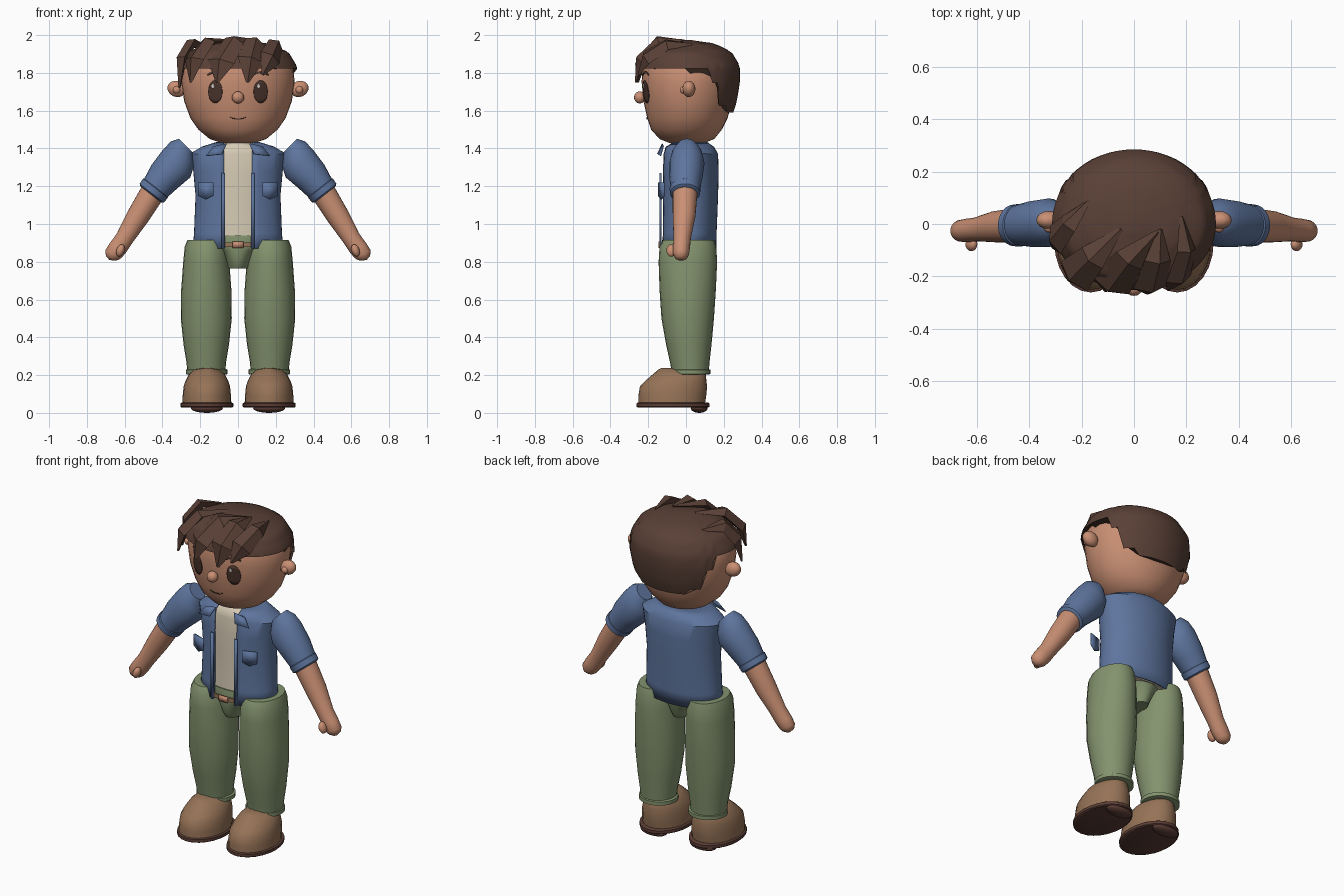
import bpy, bmesh, math
from mathutils import Vector

cube = bpy.data.objects.get("Cube")
if cube:
    bpy.data.objects.remove(cube)


def material(name, rgb):
    """Flat colour given as display values, stored as linear."""
    lin = [((c / 255 + 0.055) / 1.055) ** 2.4 for c in rgb] + [1]
    m = bpy.data.materials.new(name)
    m.use_nodes = True
    m.diffuse_color = lin
    m.node_tree.nodes["Principled BSDF"].inputs["Base Color"].default_value = lin
    return m


SKIN = material("skin", (201, 143, 115))
DENIM = material("blue denim", (94, 117, 158))
GREEN = material("olive trousers", (131, 147, 110))
CREAM = material("cream shirt", (214, 202, 180))
HAIR = material("dark brown hair", (89, 64, 54))
LEATHER = material("brown leather", (150, 115, 87))
SOLE = material("dark sole", (92, 62, 54))
EYE = material("eye brown", (74, 52, 44))
WHITE = material("eye glint", (225, 220, 215))
SIDES = (("left", 1), ("right", -1))


def finish(name, bm, mat, thickness=0, angle=40):
    bmesh.ops.recalc_face_normals(bm, faces=bm.faces)
    mesh = bpy.data.meshes.new(name)
    bm.to_mesh(mesh)
    bm.free()
    mesh.materials.append(mat)
    ob = bpy.data.objects.new(name, mesh)
    bpy.context.collection.objects.link(ob)
    bpy.ops.object.select_all(action='DESELECT')
    ob.select_set(True)
    bpy.context.view_layer.objects.active = ob
    bpy.ops.object.shade_smooth_by_angle(angle=math.radians(angle))
    if thickness:
        mod = ob.modifiers.new("thickness", 'SOLIDIFY')
        mod.thickness = thickness
        mod.offset = 0
    return ob


def skin_rings(name, rings, mat, closed=True, caps=True, **kw):
    """Join rows of points into a surface."""
    bm = bmesh.new()
    rows = [[bm.verts.new(p) for p in ring] for ring in rings]
    n = len(rows[0])
    for a, b in zip(rows, rows[1:]):
        for i in range(n if closed else n - 1):
            j = (i + 1) % n
            bm.faces.new((a[i], a[j], b[j], b[i]))
    if caps and closed:
        bm.faces.new(rows[0])
        bm.faces.new(rows[-1])
    return finish(name, bm, mat, **kw)


def loft(name, rings, mat, s=1, n=24, **kw):
    """Tube of ellipses: x, y, z, radius across, radius in y, tilt in degrees."""
    pts = []
    for x, y, z, ru, rv, tilt in rings:
        c, t = math.cos(math.radians(tilt)), math.sin(math.radians(tilt))
        pts.append([(s * (x + ru * math.cos(k) * c), y + rv * math.sin(k), z + ru * math.cos(k) * t)
                    for k in (i * math.tau / n for i in range(n))])
    return skin_rings(name, pts, mat, **kw)


def upright(name, x, rows, mat, s=1, **kw):
    """Vertical loft from rows of z, half width, front y, back y."""
    return loft(name, [(x, (f + b) / 2, z, w, (b - f) / 2, 0) for z, w, f, b in rows], mat, s, **kw)


def ball(name, loc, size, mat, turn=0):
    bm = bmesh.new()
    bmesh.ops.create_uvsphere(bm, u_segments=16, v_segments=10, radius=1)
    ob = finish(name, bm, mat)
    ob.location, ob.scale, ob.rotation_euler = loc, size, (0, turn, 0)
    return ob


def plate(name, corners, mat, thickness=0.006):
    bm = bmesh.new()
    bm.faces.new([bm.verts.new(p) for p in corners])
    return finish(name, bm, mat, thickness)


# Head
HEAD = [(1.43, .09, -.09, .10), (1.45, .15, -.14, .15), (1.50, .21, -.185, .19), (1.56, .252, -.205, .22),
        (1.65, .285, -.225, .245), (1.75, .30, -.235, .26), (1.83, .292, -.23, .26),
        (1.90, .25, -.20, .22), (1.94, .16, -.13, .14), (1.955, .03, -.03, .03)]
upright("head", 0, HEAD, SKIN, n=40, angle=60)
upright("neck", 0, [(1.36, .08, -.07, .08), (1.45, .08, -.07, .08)], SKIN)


def head_at(z):
    for a, b in zip(HEAD, HEAD[1:]):
        if z <= b[0]:
            t = max(0, (z - a[0]) / (b[0] - a[0]))
            return [p + (q - p) * t for p, q in zip(a, b)]
    return HEAD[-1]


def face_point(x, z, lift):
    _, w, f, b = head_at(z)
    return (x, (f + b) / 2 - (b - f) / 2 * math.sqrt(max(0, 1 - (x / w) ** 2)) - lift, z)


def face_patch(name, columns, mat, lift=0.005):
    """Thin patch on the face from columns of x, top z, bottom z."""
    rows = [[face_point(x, hi + (lo - hi) * k / 6, lift) for x, hi, lo in columns] for k in range(7)]
    return skin_rings(name, rows, mat, closed=False, thickness=0.004)


def oval(x, z, rx, rz):
    angles = [math.pi * (0.02 + 0.96 * i / 14) for i in range(15)]
    return [(x - rx * math.cos(a), z + rz * math.sin(a), z - rz * math.sin(a)) for a in angles]


# Face details
for side, s in SIDES:
    face_patch(side + "_eye", oval(s * .12, 1.70, .037, .06), EYE)
    face_patch(side + "_eye_glint", oval(s * .12 - .012, 1.73, .007, .012), WHITE, .009)
    face_patch(side + "_eyebrow", [(s * (.08 + .02 * i), 1.81 - .004 * (i - 2) ** 2, 1.798 - .003 * (i - 2) ** 2)
                                   for i in range(5)], HAIR)
    ball(side + "_ear", (s * .325, .015, 1.715), (.05, .035, .042), SKIN, s * -.4)
    ball(side + "_ear_lobe", (s * .325, -.015, 1.71), (.02, .018, .02), SKIN)
face_patch("mouth", [(x * .007, 1.558 + x * x * .00025, 1.553 + x * x * .0003) for x in range(-6, 7)], EYE, .004)
ball("nose", (0, -.245, 1.67), (.032, .03, .032), SKIN)


# Hair cap, long at the back
def hairline(deg):
    return 1.825 if deg < 120 else 1.75 if deg < 132 else 1.63 if deg < 150 else 1.595


CAP_N, cap = 60, []
for k in range(15):
    ring = []
    for i in range(CAP_N):
        a = math.tau * i / CAP_N
        low = hairline(abs((math.degrees(a) + 180) % 360 - 180))
        t = k / 14
        z = low + (1.955 - low) * (1 - (1 - t) ** 1.7)
        _, w, f, b = head_at(z)
        y = -math.cos(a) * (-f if math.cos(a) > 0 else b)
        grow = 1.055
        ring.append((math.sin(a) * w * grow, y * (grow + .02), z + .012 * t))
    cap.append(ring)
skin_rings("hair_cap", cap, HAIR, thickness=0.012, angle=50)


# Pointed locks swept forward over the brow
def lock(name, path, width):
    path = [Vector(p) for p in path]
    rings = []
    for i, p in enumerate(path):
        along = path[min(i + 1, len(path) - 1)] - path[max(i - 1, 0)]
        out = (p - Vector((0, 0, 1.72))).normalized()
        across = along.cross(out).normalized()
        w = width * (.12, .75, 1, .12)[i]
        h = .028 * (.3, 1, 1, .2)[i]
        rings.append([p + across * w, p + out * h, p - across * w, p - out * h])
    skin_rings(name, rings, HAIR, angle=20)


LOCKS = [
    (((-.17, .09, 1.94), (-.25, .0, 1.955), (-.30, -.06, 1.87), (-.31, -.09, 1.72)), .06),
    (((-.05, -.02, 1.97), (-.16, -.13, 1.965), (-.23, -.20, 1.87), (-.25, -.215, 1.75)), .075),
    (((.09, -.03, 1.97), (-.02, -.14, 1.97), (-.09, -.235, 1.86), (-.11, -.255, 1.75)), .08),
    (((.10, -.02, 1.97), (.09, -.14, 1.965), (.065, -.24, 1.87), (.05, -.265, 1.75)), .07),
    (((.18, .03, 1.95), (.20, -.10, 1.95), (.17, -.21, 1.88), (.13, -.25, 1.79)), .06)]
for i, (path, width) in enumerate(LOCKS):
    lock("hair_lock_%d" % (i + 1), path, width)

# Shirt and open jacket
TORSO = [(.87, .235, -.13, .155), (.95, .228, -.125, .157), (1.15, .22, -.125, .165), (1.28, .232, -.125, .168),
         (1.37, .25, -.12, .165), (1.405, .19, -.115, .145), (1.43, .11, -.09, .11)]
upright("shirt", 0, [(z, w - .012, f + .012, b - .012) for z, w, f, b in TORSO], CREAM, n=32)
jacket = []
for z, w, f, b in TORSO:
    gap = math.asin(.075 / w)
    angles = [gap + (math.tau - 2 * gap) * i / 40 for i in range(41)]
    jacket.append([(math.sin(a) * w, (f + b) / 2 - math.cos(a) * (b - f) / 2, z) for a in angles])
skin_rings("jacket", jacket, DENIM, closed=False, thickness=0.01)

for side, s in SIDES:
    # Jacket trim
    plate(side + "_pocket", [(s * x, -.145 + (x - .13) * .35, z) for x, z in
                             ((.13, 1.22), (.21, 1.22), (.21, 1.15), (.17, 1.13), (.13, 1.15))], DENIM, .009)
    plate(side + "_collar", [(s * x, y, z) for x, y, z in
                             ((.06, -.125, 1.425), (.13, -.12, 1.41), (.17, -.135, 1.36), (.085, -.15, 1.37))], DENIM)
    plate(side + "_placket", [(s * x, -.135, z) for x, z in
                              ((.07, .87), (.088, .87), (.088, 1.27), (.07, 1.27))], DENIM, .009)

    # Arms
    loft(side + "_sleeve", [(.275, .005, 1.415, .052, .05, 45), (.295, .005, 1.37, .09, .08, 48),
                            (.325, .005, 1.32, .103, .093, 45), (.39, 0, 1.25, .092, .088, 42),
                            (.455, -.005, 1.165, .073, .075, 38)], DENIM, s)
    loft(side + "_sleeve_cuff", [(.432, -.005, 1.195, .074, .074, 38), (.437, -.005, 1.189, .083, .082, 38),
                                 (.457, -.005, 1.163, .081, .08, 38), (.462, -.005, 1.157, .07, .07, 38)], DENIM, s)
    loft(side + "_arm", [(.45, -.005, 1.17, .066, .066, 36), (.53, -.01, 1.04, .06, .06, 32),
                         (.60, -.02, .925, .048, .046, 30), (.635, -.024, .875, .05, .045, 28),
                         (.66, -.026, .84, .047, .042, 25), (.667, -.026, .82, .034, .032, 18),
                         (.668, -.026, .808, .014, .014, 10)], SKIN, s, angle=60)
    ball(side + "_thumb", (s * .622, -.078, .86), (.021, .026, .034), SKIN, s * -.35)

    # Legs
    upright(side + "_trouser_leg", .168, [
        (.21, .10, -.075, .12), (.27, .105, -.085, .125), (.36, .12, -.105, .135), (.50, .135, -.13, .148),
        (.65, .133, -.14, .158), (.80, .122, -.145, .165), (.88, .114, -.14, .16), (.915, .10, -.12, .15)], GREEN, s)
    upright(side + "_trouser_cuff", .165, [
        (.202, .10, -.07, .115), (.206, .11, -.078, .13), (.228, .11, -.078, .13), (.233, .10, -.07, .115)], GREEN, s)

    # Shoes
    upright(side + "_shoe", .165, [
        (.045, .13, -.252, .10), (.09, .128, -.252, .107), (.14, .123, -.244, .112), (.17, .113, -.215, .108),
        (.205, .095, -.175, .105), (.23, .065, -.145, .085), (.238, .02, -.13, .04)], LEATHER, s)
    upright(side + "_sole", .165, [
        (.028, .134, -.255, .118), (.033, .14, -.262, .124), (.05, .14, -.262, .124),
        (.054, .134, -.255, .118)], SOLE, s)
    ball(side + "_heel", (s * .165, .07, .025), (.085, .045, .025), SOLE)

# Hips, belt and buckle
upright("hips", 0, [(.765, .055, -.10, .10), (.80, .065, -.122, .12), (.86, .10, -.13, .135),
                    (.90, .20, -.128, .145), (.94, .205, -.122, .14)], GREEN)
upright("belt", 0, [(.878, .205, -.137, .145), (.902, .205, -.137, .145)], LEATHER)
plate("belt_buckle", [(-.028, -.14, .874), (.028, -.14, .874), (.028, -.14, .908), (-.028, -.14, .908)], SKIN, .009)
